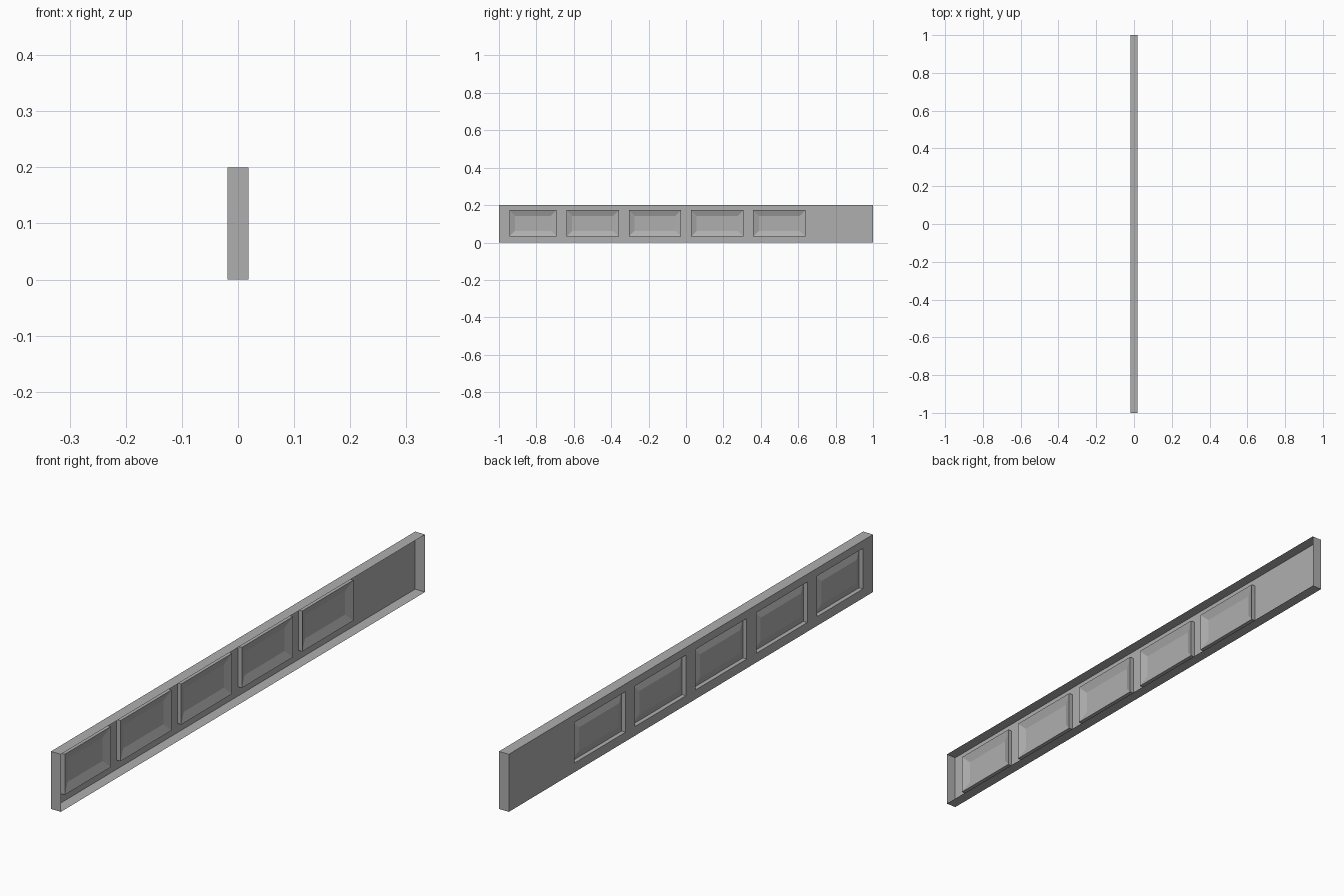
import bpy, bmesh

if "Cube" in bpy.data.objects:
    bpy.data.objects.remove(bpy.data.objects["Cube"])

X = 0.019          # half thickness
H = 0.2            # height
Z0, Z1 = 0.032, 0.173
RECESS, RAISE, BEVEL = 0.015, 0.011, 0.03

# y ranges of the raised panels: the first is shorter, the far end stays plain
panels = [(-0.945, -0.692)] + [(c - 0.14, c + 0.14) for c in (-0.499, -0.166, 0.167, 0.499)]

ys = [-1.0] + [y for p in panels for y in p] + [1.0]
zs = [0.0, Z0, Z1, H]

bm = bmesh.new()

# panelled face: a grid with one cell per panel, normals towards -x
grid = [[bm.verts.new((-X, y, z)) for z in zs] for y in ys]
cells = []
for i in range(len(ys) - 1):
    for j in range(len(zs) - 1):
        f = bm.faces.new((grid[i][j], grid[i][j + 1], grid[i + 1][j + 1], grid[i + 1][j]))
        if j == 1 and i % 2 == 1:
            cells.append(f)
bm.normal_update()

# shallow rim on all four sides, leaving the +x side open
border = [e for e in bm.edges if e.is_boundary]
rim = bmesh.ops.extrude_edge_only(bm, edges=border)["geom"]
for v in rim:
    if isinstance(v, bmesh.types.BMVert):
        v.co.x = X

# sink each panel straight in, then slope back out to a raised field
bmesh.ops.inset_individual(bm, faces=cells, thickness=0.0, depth=-RECESS)
bmesh.ops.inset_individual(bm, faces=cells, thickness=BEVEL, depth=RAISE, use_even_offset=True)

# merge the flat grid back into clean faces
bmesh.ops.dissolve_limit(bm, angle_limit=0.01, verts=bm.verts[:], edges=bm.edges[:])

me = bpy.data.meshes.new("panelled_board")
bm.to_mesh(me)
bm.free()

# dark grey finish
mat = bpy.data.materials.new("dark_grey")
mat.diffuse_color = (0.43, 0.43, 0.43, 1.0)
mat.use_nodes = True
mat.node_tree.nodes["Principled BSDF"].inputs["Base Color"].default_value = mat.diffuse_color
me.materials.append(mat)
bpy.context.collection.objects.link(bpy.data.objects.new("panelled_board", me))
